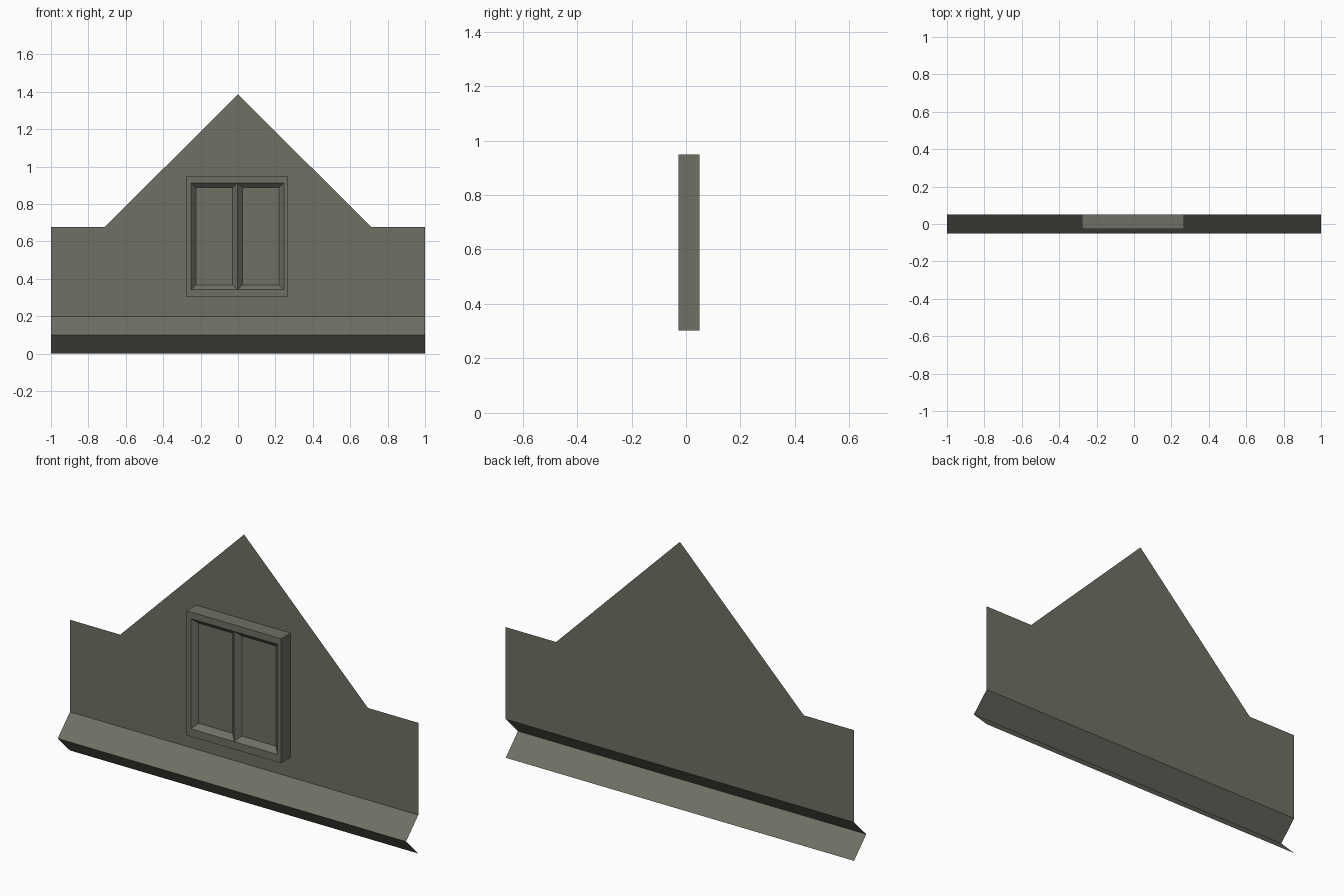
import bpy
import bmesh

if "Cube" in bpy.data.objects:
    bpy.data.objects.remove(bpy.data.objects["Cube"], do_unlink=True)

# Single stone colour
stone = bpy.data.materials.new("grey_olive_stone")
stone.use_nodes = True
colour = (0.16, 0.16, 0.13, 1.0)
stone.diffuse_color = colour
stone.node_tree.nodes["Principled BSDF"].inputs["Base Color"].default_value = colour

BACK = 0.05


def add_object(name, bm):
    mesh = bpy.data.meshes.new(name)
    bm.to_mesh(mesh)
    bm.free()
    mesh.materials.append(stone)
    obj = bpy.data.objects.new(name, mesh)
    bpy.context.collection.objects.link(obj)
    return obj


# Gable wall: thin sheet with square shoulders and a central peak
half = [(1, 0.2), (1, 0.678), (0.711, 0.678)]
outline = half + [(0, 1.388)] + [(-x, z) for x, z in reversed(half)]
bm = bmesh.new()
bm.faces.new([bm.verts.new((x, BACK, z)) for x, z in reversed(outline)])
for f in bm.faces:
    f.normal_update()
    if f.normal.y > 0:
        f.normal_flip()
add_object("gable_wall", bm)

# Base moulding: folded sheet projecting forward, open at the back
bm = bmesh.new()
rows = [[bm.verts.new((x, y, z)) for x in (-1, 1)]
        for y, z in ((BACK, 0), (-0.05, 0.1), (BACK, 0.2))]
for low, high in zip(rows, rows[1:]):
    bm.faces.new((low[0], low[1], high[1], high[0]))
add_object("base_moulding", bm)

# Window: box casing with two bevelled, recessed panes meeting at a sharp mullion
LEFT, RIGHT, BOTTOM, TOP, FRONT = -0.277, 0.267, 0.302, 0.948, -0.028
bm = bmesh.new()
bmesh.ops.create_cube(bm, size=1)
for v in bm.verts:
    v.co = (LEFT if v.co.x < 0 else RIGHT,
            FRONT if v.co.y < 0 else BACK,
            BOTTOM if v.co.z < 0 else TOP)
bm.normal_update()
back = [f for f in bm.faces if f.normal.y > 0.9]
bmesh.ops.delete(bm, geom=back, context="FACES_ONLY")
opening = next(f for f in bm.faces if f.normal.y < -0.9)
bmesh.ops.inset_individual(bm, faces=[opening], thickness=0.03, use_even_offset=True)
for v in opening.verts:
    v.co.x = -0.251 if v.co.x < 0 else 0.246
    v.co.z = 0.342 if v.co.z < 0.6 else 0.914

# Split the opening at the mullion, then sink each pane with sloping sides
bmesh.ops.bisect_plane(bm, geom=[opening] + list(opening.edges) + list(opening.verts),
                       plane_co=(-0.003, 0, 0), plane_no=(1, 0, 0))
bm.normal_update()
panes = [f for f in bm.faces if f.normal.y < -0.9
         and all(LEFT + 0.01 < v.co.x < RIGHT - 0.01 for v in f.verts)]
bmesh.ops.inset_individual(bm, faces=panes, thickness=0.026, depth=-0.026,
                           use_even_offset=True)
add_object("window", bm)
